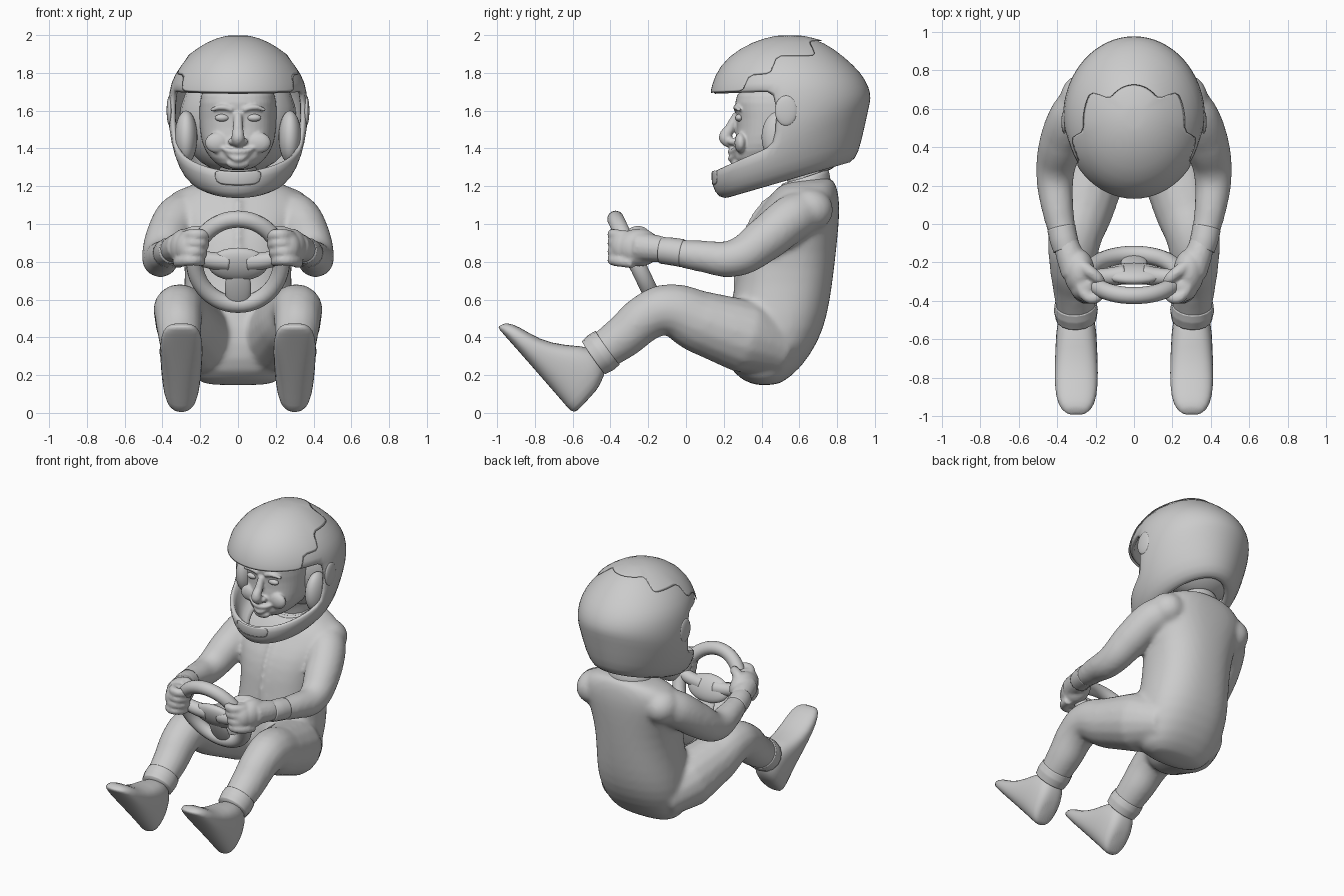
import bpy, bmesh, math
from mathutils import Vector, Matrix

cube = bpy.data.objects.get("Cube")
if cube:
    bpy.data.objects.remove(cube, do_unlink=True)

GREY = bpy.data.materials.new("plain_grey")
GREY.use_nodes = True
GREY.diffuse_color = (0.6, 0.6, 0.6, 1)
GREY.node_tree.nodes["Principled BSDF"].inputs["Base Color"].default_value = (0.6, 0.6, 0.6, 1)


def finish(name, bm, smooth=0, solid=0.0):
    bmesh.ops.recalc_face_normals(bm, faces=bm.faces)
    me = bpy.data.meshes.new(name)
    bm.to_mesh(me)
    bm.free()
    ob = bpy.data.objects.new(name, me)
    bpy.context.collection.objects.link(ob)
    me.materials.append(GREY)
    for f in me.polygons:
        f.use_smooth = True
    if solid:
        mod = ob.modifiers.new("thickness", "SOLIDIFY")
        mod.thickness = abs(solid)
        mod.offset = -1 if solid > 0 else 1
    if smooth:
        mod = ob.modifiers.new("rounding", "SUBSURF")
        mod.levels = mod.render_levels = smooth
    return ob


def fuse(name, parts, voxel, rounds):
    """Melt overlapping parts into one soft skin."""
    bm = bmesh.new()
    dg = bpy.context.evaluated_depsgraph_get()
    for ob in parts:
        bm.from_mesh(ob.evaluated_get(dg).to_mesh())
    for ob in parts:
        bpy.data.objects.remove(ob, do_unlink=True)
    ob = finish(name, bm)
    mod = ob.modifiers.new("skin", "REMESH")
    mod.mode = "VOXEL"
    mod.voxel_size = voxel
    mod.use_smooth_shade = True
    mod = ob.modifiers.new("soften", "SMOOTH")
    mod.factor = .5
    mod.iterations = rounds


def ring(yf, zf, yb, zb, w, x=0, n=32, p=1.0):
    """Oval from a front point to a back point with half width w."""
    pts = []
    for i in range(n):
        t = 2 * math.pi * i / n
        c, s = math.cos(t), math.sin(t)
        c = math.copysign(abs(c) ** p, c)
        s = math.copysign(abs(s) ** p, s)
        u = (1 + c) / 2
        pts.append((x + w * s, yb + (yf - yb) * u, zb + (zf - zb) * u))
    return pts


def loft(name, rows, x=0, n=32, p=1.0, keep=None, caps=(True, True), solid=0.0):
    bm = bmesh.new()
    loops = [[bm.verts.new(c) for c in ring(*r, x=x, n=n, p=p)] for r in rows]
    for i in range(len(loops) - 1):
        for j in range(n):
            if keep is None or keep(i, min(j, n - 1 - j)):
                k = (j + 1) % n
                bm.faces.new((loops[i][j], loops[i][k], loops[i + 1][k], loops[i + 1][j]))
    for flag, lp in zip(caps, (loops[0], loops[-1])):
        if flag:
            mid = bm.verts.new(sum((v.co for v in lp), Vector()) / n)
            for j in range(n):
                bm.faces.new((lp[j], lp[(j + 1) % n], mid))
    bmesh.ops.delete(bm, geom=[v for v in bm.verts if not v.link_faces], context="VERTS")
    return finish(name, bm, 1, solid)


def tube(name, pts, sides=8):
    """Smooth tapered limb through (x, y, z, radius) points."""
    cu = bpy.data.curves.new(name, "CURVE")
    cu.dimensions = "3D"
    cu.bevel_depth = 1.0
    cu.bevel_resolution = sides // 2
    cu.use_fill_caps = True
    sp = cu.splines.new("BEZIER")
    sp.resolution_u = 8
    sp.bezier_points.add(len(pts) - 1)
    for b, (x, y, z, r) in zip(sp.bezier_points, pts):
        b.co = (x, y, z)
        b.radius = r
        b.handle_left_type = b.handle_right_type = "AUTO"
    tmp = bpy.data.objects.new(name + "_path", cu)
    bpy.context.collection.objects.link(tmp)
    dg = bpy.context.evaluated_depsgraph_get()
    bm = bmesh.new()
    bm.from_mesh(tmp.evaluated_get(dg).to_mesh())
    bpy.data.objects.remove(tmp, do_unlink=True)
    bmesh.ops.remove_doubles(bm, verts=bm.verts, dist=0.0001)
    return finish(name, bm)


def ball(name, loc, size, rot=None):
    bm = bmesh.new()
    m = Matrix.Translation(loc) @ (rot or Matrix()) @ Matrix.Diagonal((*size, 1))
    bmesh.ops.create_uvsphere(bm, u_segments=24, v_segments=14, radius=1, matrix=m)
    return finish(name, bm)


# Helmet shell with a wide face opening, crown panel, chin vent, liner
shell = [(.24, 1.135, .84, 1.31, .2), (.17, 1.135, .9, 1.34, .265), (.135, 1.2, .93, 1.43, .32),
         (.13, 1.28, .97, 1.62, .36), (.13, 1.48, .982, 1.665, .375), (.13, 1.69, .972, 1.725, .368),
         (.15, 1.78, .93, 1.8, .34), (.22, 1.885, .84, 1.885, .27), (.36, 1.965, .73, 1.965, .16),
         (.48, 1.994, .62, 1.994, .06)]
loft("helmet_shell", shell, keep=lambda i, j: not (i in (3, 4) and j < 7),
     caps=(False, True), solid=.04)
loft("helmet_crown_panel", shell, keep=lambda i, j: i >= 5 and j < (5, 7, 11, 16)[i - 5],
     caps=(False, True), solid=-.005)
loft("helmet_chin_vent", shell, keep=lambda i, j: i == 2 and j < 2,
     caps=(False, False), solid=-.01)
ball("helmet_liner", (0, .66, 1.56), (.31, .25, .3))

# Face, softened into one skin with its features
face = [loft("skull", [(.34, 1.285, .6, 1.29, .07), (.255, 1.31, .65, 1.35, .13), (.25, 1.38, .7, 1.4, .18),
                       (.262, 1.46, .73, 1.46, .2), (.272, 1.56, .75, 1.56, .207), (.25, 1.64, .75, 1.64, .207),
                       (.28, 1.73, .72, 1.73, .19)], n=24, p=.8),
        tube("nose", [(0, .27, 1.58, .022), (0, .235, 1.51, .027), (0, .21, 1.455, .036), (0, .25, 1.42, .025)]),
        tube("upper_lip", [(-.095, .275, 1.41, .01), (-.05, .25, 1.388, .014), (0, .238, 1.382, .017),
                           (.05, .25, 1.388, .014), (.095, .275, 1.41, .01)]),
        tube("lower_lip", [(-.07, .268, 1.385, .01), (0, .24, 1.345, .018), (.07, .268, 1.385, .01)]),
        ball("chin", (0, .275, 1.32), (.06, .035, .03))]

# Neck and collar
tube("neck", [(0, .66, 1.18, .11), (0, .63, 1.3, .11), (0, .58, 1.42, .12)])
loft("collar", [(.5, 1.17, .77, 1.22, .155), (.5, 1.2, .762, 1.25, .15), (.51, 1.22, .758, 1.29, .14)],
     caps=(False, False), solid=.025)

# Suit body, gathered with both arms and legs into one skin
suit = [loft("torso", [(.36, .145, .5, .15, .2), (.23, .205, .61, .235, .27), (.2, .37, .705, .38, .305),
                       (.22, .52, .75, .52, .3), (.265, .68, .775, .68, .28), (.28, .85, .795, .85, .285),
                       (.33, 1.0, .81, 1.0, .325), (.41, 1.1, .815, 1.11, .36), (.47, 1.19, .8, 1.2, .31),
                       (.54, 1.225, .775, 1.25, .15)], p=.85),
        tube("seam", [(0, .42, 1.13, .014), (0, .333, 1.0, .014), (0, .281, .85, .014), (0, .258, .68, .014)])]

for side, s in (("left", 1), ("right", -1)):
    def limb(part, pts, sides=12):
        return tube(side + "_" + part, [(s * x, y, z, r) for x, y, z, r in pts], sides)

    def lump(part, loc, size):
        return ball(side + "_" + part, (s * loc[0], loc[1], loc[2]), size)

    # Helmet hinge, cheek pad and facial details
    lump("helmet_hinge", (.362, .53, 1.6), (.016, .06, .08))
    lump("cheek_pad", (.275, .5, 1.46), (.06, .1, .14))
    lump("eye", (.085, .282, 1.562), (.038, .022, .02))
    face += [lump("nostril", (.03, .245, 1.437), (.022, .027, .02)),
             lump("cheek", (.11, .29, 1.43), (.065, .033, .055)),
             limb("eyebrow", [(.03, .264, 1.605, .012), (.085, .264, 1.618, .014), (.145, .282, 1.603, .01)], 8)]

    # Arm with shoulder, and leg
    suit += [
        lump("shoulder", (.27, .65, 1.075), (.115, .13, .115)),
        limb("arm", [(.25, .65, 1.075, .115), (.315, .56, 1.03, .125), (.375, .42, .92, .119),
                     (.41, .26, .82, .1), (.397, .08, .83, .084), (.36, -.09, .855, .067)]),
        lump("elbow", (.41, .27, .82), (.096, .1, .098)),
        limb("leg", [(.15, .52, .33, .14), (.215, .31, .405, .195), (.272, .08, .48, .168),
                     (.312, -.1, .545, .137), (.315, -.2, .512, .126), (.308, -.33, .405, .115),
                     (.3, -.48, .3, .098)])]

    # Sleeve cuff and gloved fist gripping the rim
    limb("sleeve_cuff", [(.378, -.02, .846, .074), (.365, -.08, .855, .073), (.35, -.13, .86, .07)])
    fist = [limb("wrist", [(.365, -.06, .855, .06), (.335, -.16, .87, .072), (.3, -.25, .88, .08)]),
            lump("palm", (.285, -.25, .875), (.08, .12, .1)),
            lump("knuckles", (.255, -.325, .875), (.08, .078, .092)),
            limb("thumb", [(.3, -.2, .92, .035), (.24, -.24, .955, .034), (.19, -.28, .955, .03),
                           (.165, -.31, .935, .022)], 8)]
    for k in range(4):
        z, x = .795 + k * .045, .01 * k
        fist.append(limb("finger", [(.32 - x, -.28, z, .03), (.29 - x, -.36, z + .01, .031),
                                    (.245 - x, -.387, z + .015, .03), (.205 - x, -.36, z + .01, .028),
                                    (.195 - x, -.3, z, .022)], 8))
    fuse(side + "_glove", fist, .01, 3)

    # Trouser cuff and shoe
    limb("trouser_cuff", [(.304, -.415, .345, .11), (.302, -.45, .32, .114), (.3, -.49, .292, .107)])
    loft(side + "_shoe", [(-.595, -.012, -.455, .14, .07), (-.63, .03, -.41, .25, .097),
                          (-.70, .11, -.47, .355, .108), (-.79, .215, -.64, .355, .112),
                          (-.89, .33, -.78, .388, .115), (-.97, .42, -.885, .46, .1),
                          (-1.0, .455, -.95, .478, .06)], x=s * .3, n=20, p=.8)

fuse("face", face, .008, 2)
fuse("driving_suit", suit, .016, 8)

# Steering wheel: tilted rim, hub and spokes
turn = Matrix.Rotation(math.radians(115.5), 4, "X")
tilt = Matrix.Translation((0, -.265, .8)) @ turn
bm = bmesh.new()
loops = []
for i in range(48):
    a = 2 * math.pi * i / 48
    d = Vector((math.cos(a), math.sin(a), 0))
    base = Vector((.23 * d.x, .25 * d.y, 0))
    loops.append([bm.verts.new(tilt @ (base + .045 * (d * math.cos(b) + Vector((0, 0, math.sin(b))))))
                  for b in (2 * math.pi * q / 14 for q in range(14))])
for i in range(48):
    for q in range(14):
        m, k = loops[(i + 1) % 48], (q + 1) % 14
        bm.faces.new((loops[i][q], m[q], m[k], loops[i][k]))
finish("steering_rim", bm)

ball("steering_hub", tilt @ Vector((0, -.015, 0)), (.16, .095, .045), turn)
ball("lower_spoke", tilt @ Vector((0, -.15, .01)), (.07, .13, .025), turn)
for side, s in (("left", 1), ("right", -1)):
    path = [((.05 * s, 0, 0), .05), ((.14 * s, .01, .005), .045), ((.23 * s, .03, 0), .04)]
    tube(side + "_spoke", [(*(tilt @ Vector(c)), r) for c, r in path])
